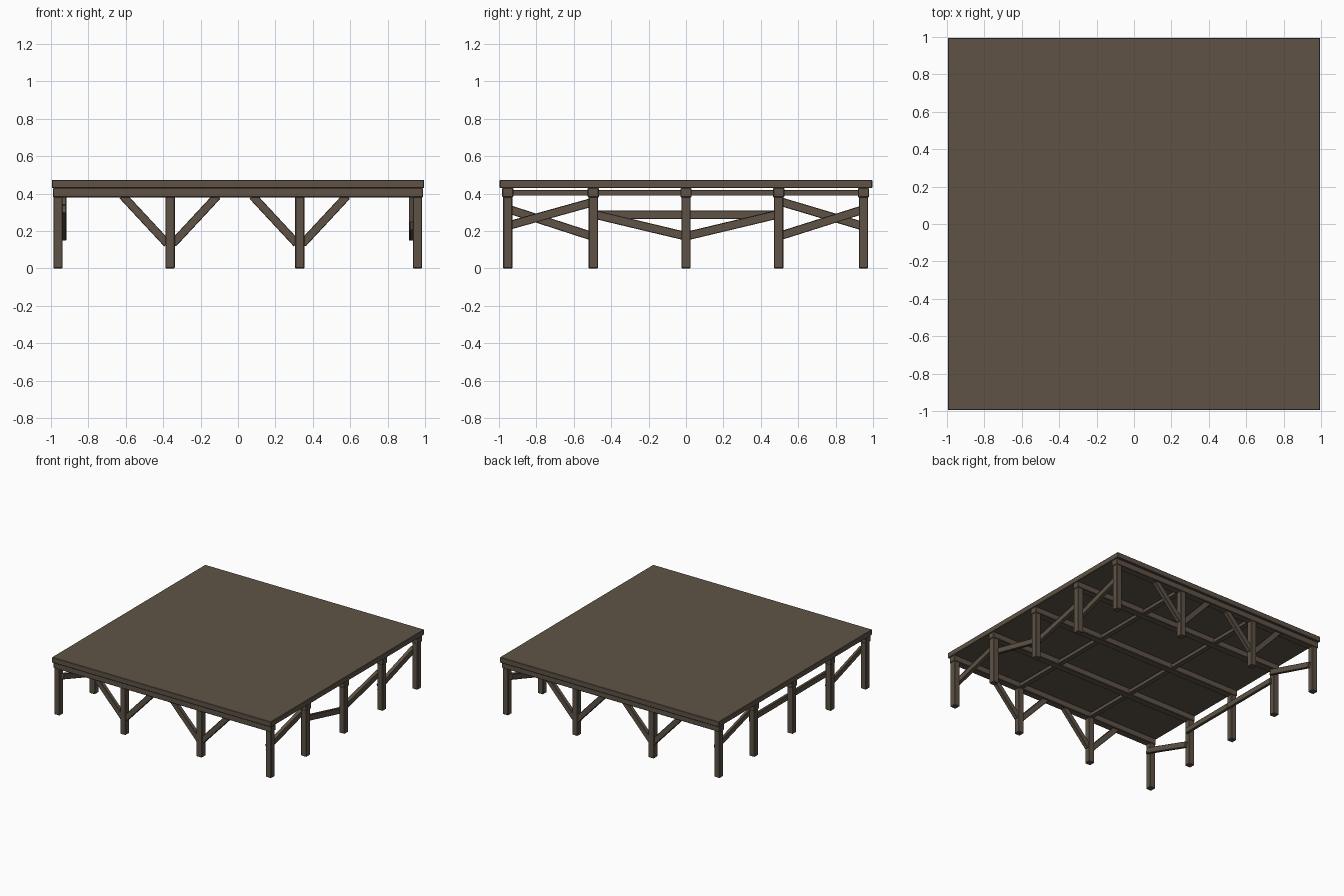
import bpy, bmesh, math
from mathutils import Vector, Matrix

if "Cube" in bpy.data.objects:
    bpy.data.objects.remove(bpy.data.objects["Cube"])

wood = bpy.data.materials.new("weathered brown wood")
wood.diffuse_color = (0.113, 0.086, 0.061, 1)
wood.use_nodes = True
wood.node_tree.nodes["Principled BSDF"].inputs["Base Color"].default_value = wood.diffuse_color


def timber(name, a, b, width, depth, side, bevel=0.004):
    """Beam from a to b; width lies across the length, depth lies along 'side'."""
    a, b, side = Vector(a), Vector(b), Vector(side)
    along = (b - a).normalized()
    across = side.cross(along).normalized()
    bm = bmesh.new()
    bmesh.ops.create_cube(bm, size=1)
    for v in bm.verts:
        c = v.co.copy()
        v.co = (a + b) / 2 + along * c.x * (b - a).length + across * c.y * width + side * c.z * depth
    if bevel:
        bmesh.ops.bevel(bm, geom=bm.edges[:], offset=bevel, segments=1, affect='EDGES')
    bmesh.ops.recalc_face_normals(bm, faces=bm.faces[:])
    me = bpy.data.meshes.new(name)
    bm.to_mesh(me)
    bm.free()
    me.materials.append(wood)
    ob = bpy.data.objects.new(name, me)
    bpy.context.collection.objects.link(ob)


X, Y = Vector((1, 0, 0)), Vector((0, 1, 0))
ROWS = (-0.952, -0.495, 0, 0.495, 0.948)
POSTS = (-0.962, -0.363, 0.33, 0.96)

# deck slab
timber("deck", (-0.995, 0, 0.451), (0.995, 0, 0.451), 0.044, 1.99, Y, 0.003)

# cross beams
for y in ROWS:
    timber("cross_beam", (-0.99, y, 0.405), (0.99, y, 0.405), 0.05, 0.06, Y)

# joists between the beams
for x in POSTS[1:3]:
    timber("joist", (x, -0.95, 0.404), (x, 0.95, 0.404), 0.03, 0.04, X, 0.002)

# perimeter posts
for x in POSTS:
    for y in ROWS:
        if abs(x) > 0.9 or abs(y) > 0.9:
            timber("post", (x, y, 0), (x, y, 0.39), 0.05, 0.05, Y)

# diagonal struts on front and back
for y in (ROWS[0], ROWS[-1]):
    for x in POSTS[1:3]:
        for s in (-1, 1):
            timber("strut", (x + s * 0.015, y, 0.132), (x + s * 0.253, y, 0.388), 0.044, 0.034, Y, 0.003)

# side braces: (start height, end height) for each bay, front to back
BRACES = {
    0.93: ((0.228, 0.355), (0.29, 0.172), (0.172, 0.29), (0.172, 0.315)),
    -0.93: ((0.318, 0.17), (0.287, 0.287), (0.287, 0.287), (0.36, 0.225)),
}
for x, bays in BRACES.items():
    for i, (z0, z1) in enumerate(bays):
        timber("side_brace", (x, ROWS[i], z0), (x, ROWS[i + 1], z1), 0.046, 0.024, X, 0.003)
